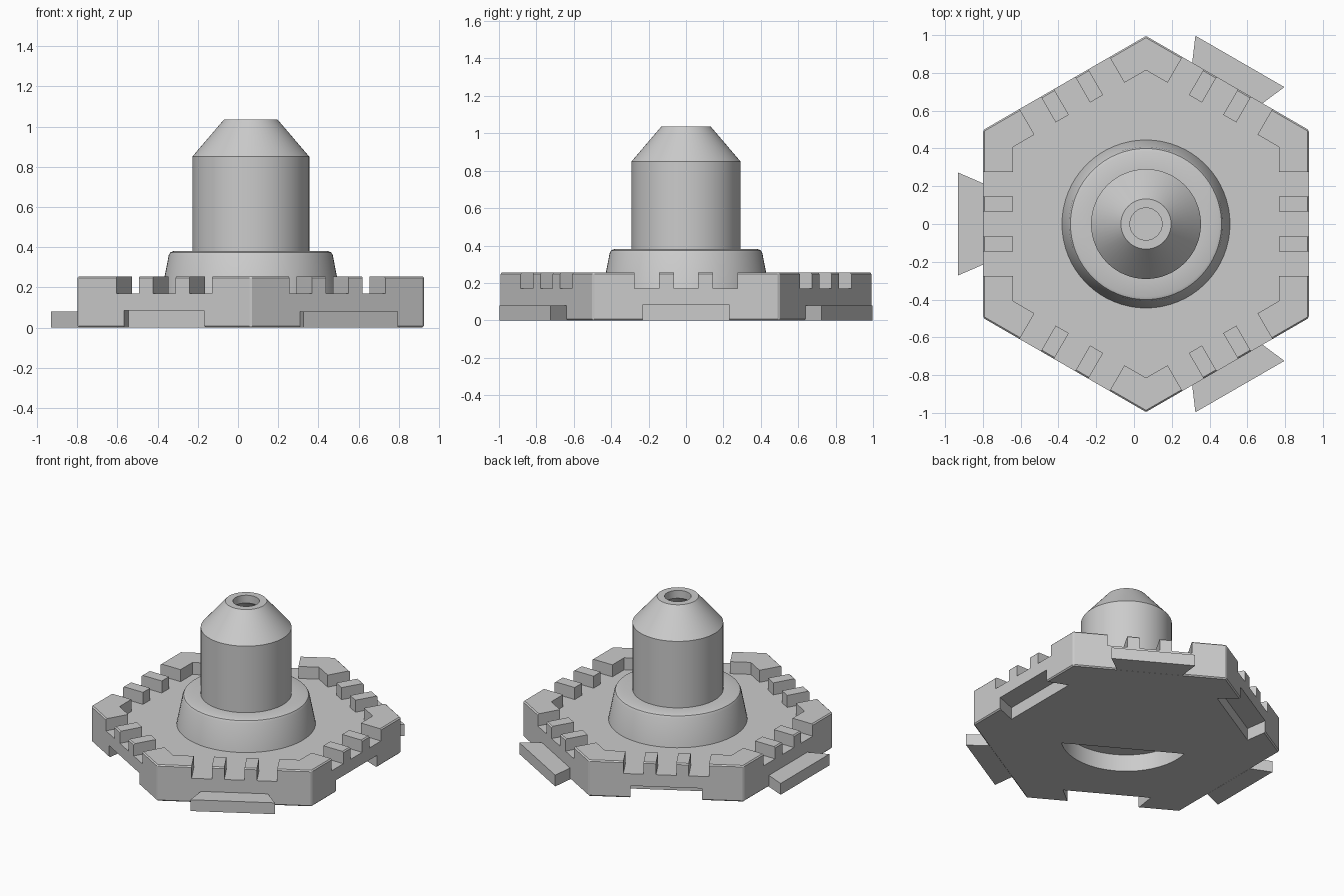
import bpy, bmesh
from math import radians, cos, sin, acos, pi, sqrt

if "Cube" in bpy.data.objects:
    bpy.data.objects.remove(bpy.data.objects["Cube"])

CX = 0.0635          # hexagon centre
APOTHEM = 0.862
SEGMENTS = 64
HALF_SIDE_RATIO = 1 / sqrt(3)

grey = bpy.data.materials.new("plain_grey")
grey.use_nodes = True
GREY = (0.6, 0.6, 0.6, 1)
grey.diffuse_color = GREY
grey.node_tree.nodes["Principled BSDF"].inputs["Base Color"].default_value = GREY


def make_object(name, bm):
    bmesh.ops.recalc_face_normals(bm, faces=bm.faces)
    mesh = bpy.data.meshes.new(name)
    bm.to_mesh(mesh)
    bm.free()
    mesh.materials.append(grey)
    obj = bpy.data.objects.new(name, mesh)
    bpy.context.collection.objects.link(obj)
    return obj


def turn(points, angle):
    """Rotate (outward, sideways) points about the hexagon centre."""
    a = radians(angle)
    return [(CX + u * cos(a) - v * sin(a), u * sin(a) + v * cos(a)) for u, v in points]


def add_prism(bm, points, z0, z1):
    low = [bm.verts.new((x, y, z0)) for x, y in points]
    high = [bm.verts.new((x, y, z1)) for x, y in points]
    bm.faces.new(low)
    bm.faces.new(high)
    for i in range(len(points)):
        j = (i + 1) % len(points)
        bm.faces.new((low[i], low[j], high[j], high[i]))


def prism(name, points, z0, z1):
    bm = bmesh.new()
    add_prism(bm, points, z0, z1)
    return make_object(name, bm)


def lathe(name, profile):
    bm = bmesh.new()
    rings = [[bm.verts.new((x, y, z)) for x, y in
              (turn([(r, 0)], 360 * s / SEGMENTS)[0] for s in range(SEGMENTS))]
             for r, z in profile]
    for k in range(len(rings)):
        a, b = rings[k], rings[(k + 1) % len(rings)]
        for s in range(SEGMENTS):
            t = (s + 1) % SEGMENTS
            bm.faces.new((a[s], a[t], b[t], b[s]))
    return make_object(name, bm)


def smooth(obj):
    bpy.ops.object.select_all(action='DESELECT')
    obj.select_set(True)
    bpy.context.view_layer.objects.active = obj
    bpy.ops.object.shade_smooth_by_angle(angle=radians(25))


# Hexagonal plate with softened outer edges
bm = bmesh.new()
corners = [turn([(APOTHEM, APOTHEM * HALF_SIDE_RATIO)], 60 * k)[0] for k in range(6)]
add_prism(bm, corners, 0, 0.255)
bmesh.ops.bevel(bm, geom=list(bm.edges), offset=0.008, segments=1, affect='EDGES')
plate = make_object("hexagonal_plate", bm)

# Recessed floor with three notches through each side, leaving a toothed rim
INNER = 0.705
outline = []
for k in range(6):
    side = []
    for lo, hi in ((-0.275, -0.145), (-0.065, 0.065), (0.145, 0.275)):
        side += [(INNER, lo), (1, lo), (1, hi), (INNER, hi)]
    side.append((INNER, INNER * HALF_SIDE_RATIO))
    outline += turn(side, 60 * k)
recess = prism("recess_cutter", outline, 0.17, 0.5)

# Dovetail sockets under three sides
bm = bmesh.new()
for angle in (0, 120, 240):
    slot = [(0.722, -0.285), (0.9, -0.215), (0.9, 0.215), (0.722, 0.285)]
    add_prism(bm, turn(slot, angle), -0.1, 0.085)
sockets = make_object("socket_cutter", bm)

# Opening beneath the collar
WALL = 0.435
circle = [turn([(WALL, 0)], 360 * s / SEGMENTS)[0] for s in range(SEGMENTS)]
opening = prism("opening_cutter", circle, -0.1, 0.5)

cutters = (recess, sockets, opening)
for cutter in cutters:
    cutter.hide_render = True
    mod = plate.modifiers.new(cutter.name, 'BOOLEAN')
    mod.operation = 'DIFFERENCE'
    mod.solver = 'EXACT'
    mod.object = cutter
bpy.context.view_layer.update()
graph = bpy.context.evaluated_depsgraph_get()
cut_mesh = bpy.data.meshes.new_from_object(plate.evaluated_get(graph))
plate.modifiers.clear()
plate.data = cut_mesh
for cutter in cutters:
    bpy.data.objects.remove(cutter)

# Dovetail tabs on the other three sides
for name, angle in (("left_rear_tab", 60), ("right_tab", 180), ("left_front_tab", 300)):
    tab = [(0.855, -0.212), (0.994, -0.272), (0.994, 0.272), (0.855, 0.212)]
    prism(name, turn(tab, angle), 0, 0.08)

# Hollow collar and tapered nozzle, turned as one closed profile
nozzle = lathe("collar_and_nozzle", [
    (0.42, 0), (0.42, 0.12), (0.27, 0.12), (0.27, 0.82), (0.085, 0.98),
    (0.085, 1.035), (0.133, 1.035), (0.291, 0.85), (0.291, 0.38),
    (0.385, 0.38), (0.4, 0.374), (0.408, 0.36), (0.445, 0.17),
    (WALL, 0.165), (WALL, 0)])
smooth(nozzle)

# Partial floor closing most of the opening
RADIUS, CHORD = 0.421, -0.13
half = acos(CHORD / RADIUS)
arc = [(RADIUS * cos(t), RADIUS * sin(t))
       for t in (half * (2 * s / SEGMENTS - 1) for s in range(SEGMENTS + 1))]
prism("partial_floor", turn(arc, 60), 0, 0.008)
